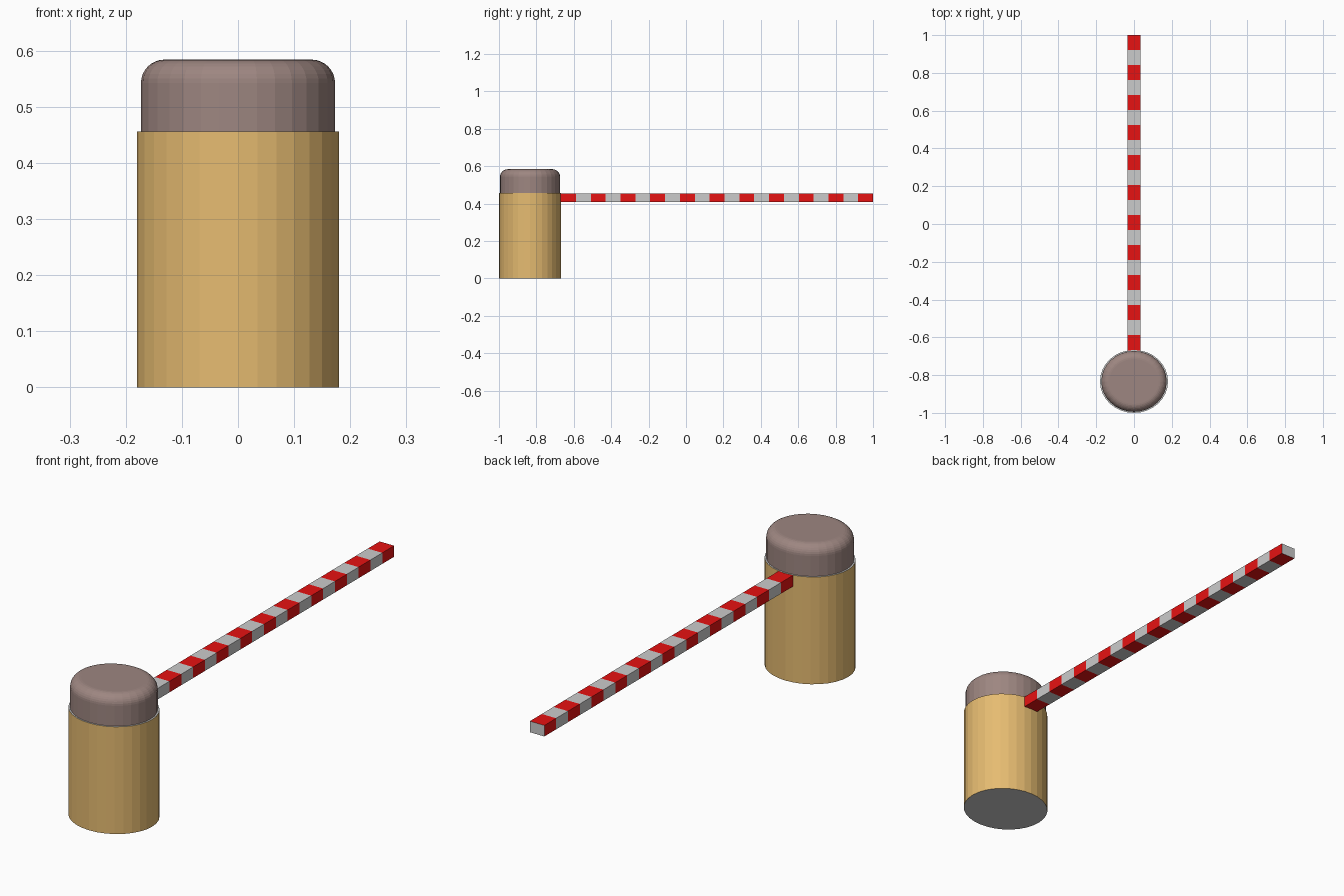
import bpy, bmesh, math

if "Cube" in bpy.data.objects:
    bpy.data.objects.remove(bpy.data.objects["Cube"])

SIDES = 32
CY = -0.8335  # y of the post centre


def material(name, rgb):
    m = bpy.data.materials.new(name)
    m.diffuse_color = (*rgb, 1)
    m.use_nodes = True
    m.node_tree.nodes["Principled BSDF"].inputs["Base Color"].default_value = m.diffuse_color
    return m


def finish(name, bm, mats):
    bmesh.ops.recalc_face_normals(bm, faces=bm.faces)
    me = bpy.data.meshes.new(name)
    bm.to_mesh(me)
    bm.free()
    for m in mats:
        me.materials.append(m)
    ob = bpy.data.objects.new(name, me)
    bpy.context.collection.objects.link(ob)
    return ob


def stack(name, rings, mats, bottom, top):
    """Elliptical rings (rx, ry, z) bridged into a closed round body."""
    bm = bmesh.new()
    loops = []
    for rx, ry, z in rings:
        angles = [2 * math.pi * i / SIDES for i in range(SIDES)]
        loops.append([bm.verts.new((rx * math.sin(a), CY + ry * math.cos(a), z)) for a in angles])
    for a, b in zip(loops, loops[1:]):
        for i in range(SIDES):
            j = (i + 1) % SIDES
            bm.faces.new((a[i], a[j], b[j], b[i]))
    bm.faces.new(loops[0]).material_index = bottom
    bm.faces.new(loops[-1]).material_index = top
    return finish(name, bm, mats)


tan = material("tan", (0.79, 0.50, 0.165))
brown = material("cap_brown", (0.34, 0.24, 0.22))
red = material("red", (0.8, 0.006, 0.006))

# Post body, with plain grey ends
stack("post", [(0.18, 0.1665, 0), (0.18, 0.1665, 0.456)], [tan, None], 1, 1)

# Cap with a rounded top edge
R, STEPS = 0.042, 8
rings = [(0.173, 0.161, 0.456)]
for k in range(STEPS + 1):
    t = math.pi / 2 * k / STEPS
    inset = R * (1 - math.cos(t))
    rings.append((0.173 - inset, 0.161 - inset, 0.584 - R + R * math.sin(t)))
stack("cap", rings, [brown, None], 1, 0)

# Barrier arm: square bar cut into alternating red and grey stripes
STRIPES, Y0, Y1 = 21, -0.668, 1.0
bm = bmesh.new()
sections = []
for k in range(STRIPES + 1):
    y = Y0 + (Y1 - Y0) * k / STRIPES if k else Y0 - 0.006  # root sinks into post
    sections.append([bm.verts.new((x, y, z)) for x, z in
                     ((-0.034, 0.408), (0.034, 0.408), (0.034, 0.455), (-0.034, 0.455))])
for k, (a, b) in enumerate(zip(sections, sections[1:])):
    for i in range(4):
        j = (i + 1) % 4
        bm.faces.new((a[i], a[j], b[j], b[i])).material_index = k % 2
for end in (sections[0], sections[-1]):
    bm.faces.new(end).material_index = 1
finish("barrier_arm", bm, [red, None])
